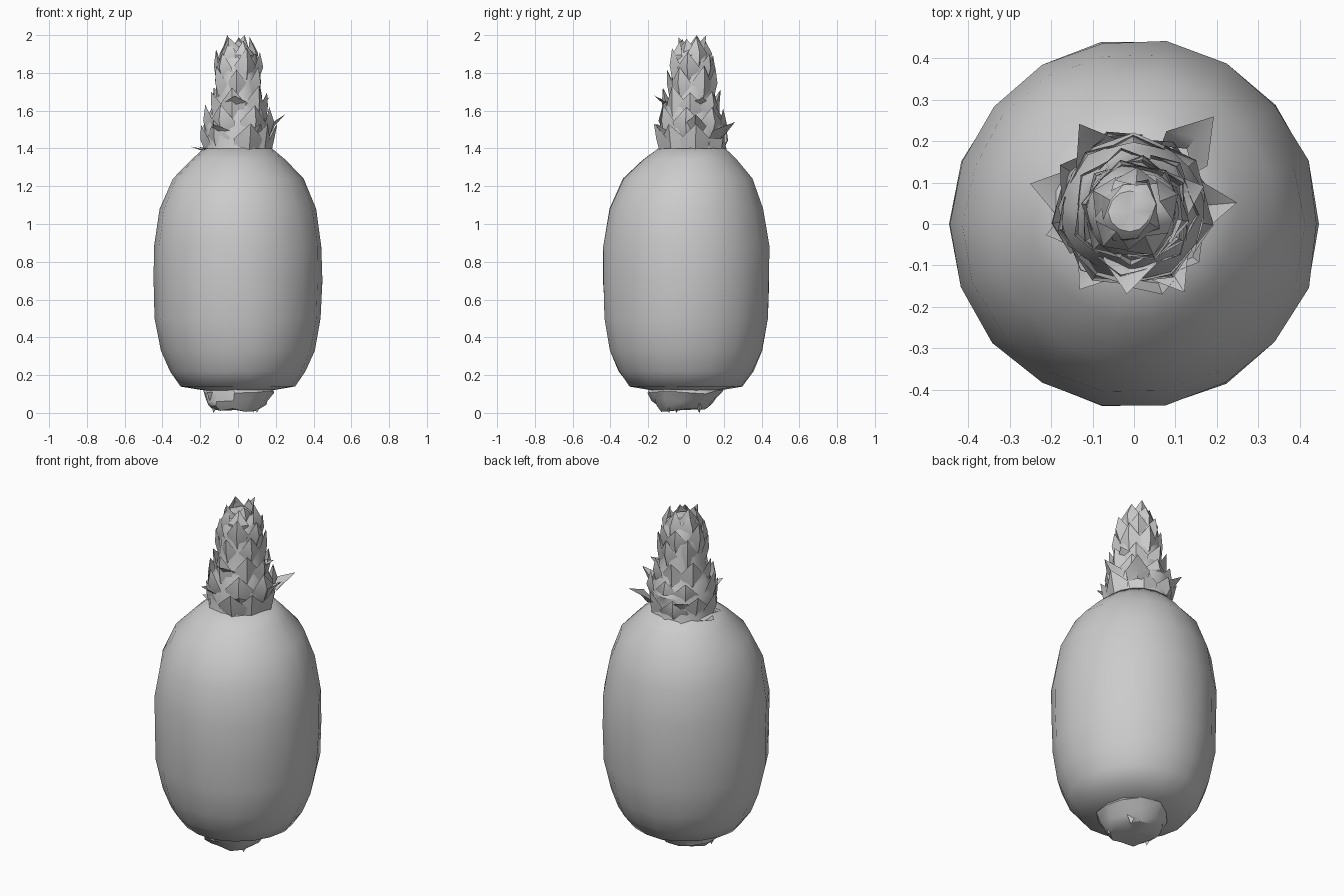
import bpy, bmesh, math, random
from mathutils import Vector

if "Cube" in bpy.data.objects:
    bpy.data.objects.remove(bpy.data.objects["Cube"])

random.seed(4)


def finish(name, bm, angle):
    bmesh.ops.recalc_face_normals(bm, faces=bm.faces)
    mesh = bpy.data.meshes.new(name)
    bm.to_mesh(mesh)
    bm.free()
    ob = bpy.data.objects.new(name, mesh)
    bpy.context.collection.objects.link(ob)
    bpy.ops.object.select_all(action='DESELECT')
    ob.select_set(True)
    bpy.context.view_layer.objects.active = ob
    bpy.ops.object.shade_smooth_by_angle(angle=math.radians(angle))
    return ob


def lathe(name, profile, sides, jitter=0.0, angle=60):
    """Closed revolved solid; profile rows are (radius, z, centre x, centre y)."""
    bm = bmesh.new()
    rings = []
    for r, z, cx, cy in profile:
        ring = []
        for i in range(sides):
            a = 2 * math.pi * i / sides
            rr = r * (1 + random.uniform(-jitter, jitter))
            zz = z + random.uniform(-jitter, jitter) * 0.1
            ring.append(bm.verts.new((cx + rr * math.cos(a), cy + rr * math.sin(a), zz)))
        rings.append(ring)
    for lo, hi in zip(rings, rings[1:]):
        for i in range(sides):
            j = (i + 1) % sides
            bm.faces.new((lo[i], lo[j], hi[j], hi[i]))
    for ring, row in ((rings[0], profile[0]), (rings[-1], profile[-1])):
        tip = bm.verts.new((row[2], row[3], row[1]))
        for i in range(sides):
            bm.faces.new((ring[i], ring[(i + 1) % sides], tip))
    return finish(name, bm, angle)


def leaf(bm, centre, deg, z, height, radii, width):
    """Pointed leaf with a raised midrib, its edges tucked into the core."""
    a = math.radians(deg)
    out = Vector((math.cos(a), math.sin(a), 0))
    side = Vector((-math.sin(a), math.cos(a), 0))
    base = Vector((centre[0], centre[1], z))
    rows = []
    for t, r, w in ((0, radii[0], 0.8), (0.5, radii[1], 1.0)):
        p = base + Vector((0, 0, height * t))
        rows.append([bm.verts.new(p + out * (r - d) + side * s * w * width)
                     for s, d in ((-0.5, 0.035), (0, 0), (0.5, 0.035))])
    tip = bm.verts.new(base + out * radii[2] + Vector((0, 0, height)))
    for i in range(2):
        bm.faces.new((rows[0][i], rows[0][i + 1], rows[1][i + 1], rows[1][i]))
        bm.faces.new((rows[1][i], rows[1][i + 1], tip))


# Fruit body
lathe("fruit_body", [
    (0.12, 0.11, 0, 0), (0.30, 0.14, 0, 0), (0.36, 0.22, 0, 0), (0.405, 0.33, 0, 0),
    (0.437, 0.50, 0, 0), (0.443, 0.70, 0, 0), (0.445, 0.88, 0, 0), (0.412, 1.08, 0, 0),
    (0.345, 1.24, 0, 0.01), (0.25, 1.34, 0, 0.02), (0.18, 1.40, 0, 0.03)], 18, 0.012)

# Cut stem with its ruffled skirt
lathe("stem_stub", [
    (0.12, 0.015, -0.01, -0.02), (0.15, 0.04, -0.01, -0.02), (0.165, 0.07, 0, -0.02),
    (0.19, 0.11, 0.01, 0), (0.17, 0.16, 0, 0)], 11, 0.10, 35)
bm = bmesh.new()
for x, y, s in ((-0.13, -0.05, 0.07), (0.10, -0.09, 0.06), (0.08, 0.07, 0.06)):
    vs = [bm.verts.new((x + s * math.cos(k * 2.094), y + s * math.sin(k * 2.094), 0.11))
          for k in range(3)]
    tip = bm.verts.new((x, y, 0.0))
    for k in range(3):
        bm.faces.new((vs[k], vs[(k + 1) % 3], tip))
finish("stem_scraps", bm, 35)

# Crown core
lathe("crown_core", [
    (0.20, 1.34, 0, 0.03), (0.175, 1.40, -0.01, 0.03), (0.17, 1.46, -0.01, 0.03),
    (0.175, 1.52, 0, 0.04), (0.14, 1.60, 0, 0.03), (0.12, 1.68, 0, 0.03),
    (0.112, 1.80, 0, 0.03), (0.098, 1.89, 0, 0.03), (0.05, 1.94, -0.01, 0.03)],
    12, 0.06, 40)

# Tiers of overlapping crown leaves: z, height, radii, width, count, twist
bm = bmesh.new()
tiers = [
    (1.37, 0.17, (0.17, 0.195, 0.20), 0.16, 8, 10),
    (1.46, 0.16, (0.165, 0.185, 0.17), 0.15, 7, 35),
    (1.56, 0.16, (0.145, 0.155, 0.15), 0.13, 7, 0),
    (1.66, 0.17, (0.12, 0.135, 0.13), 0.12, 6, 25),
    (1.75, 0.17, (0.11, 0.13, 0.115), 0.12, 6, 50),
    (1.82, 0.16, (0.10, 0.11, 0.065), 0.11, 5, 15)]
for z, h, radii, w, count, twist in tiers:
    for i in range(count):
        leaf(bm, (0, 0.03), twist + 360 * i / count + random.uniform(-9, 9),
             z, h * random.uniform(0.85, 1.1),
             [r * random.uniform(0.96, 1.06) for r in radii], w)

# Splayed leaf tips that break the outline
for deg, z, h, r in ((5, 1.46, 0.12, 0.25), (50, 1.45, 0.09, 0.30), (122, 1.43, 0.10, 0.25),
                     (165, 1.37, 0.04, 0.26), (195, 1.37, 0.04, 0.22), (235, 1.45, 0.08, 0.23),
                     (302, 1.42, 0.11, 0.23), (20, 1.60, 0.07, 0.18), (265, 1.60, 0.08, 0.20)):
    leaf(bm, (0, 0.03), deg, z, h, (r * 0.66, r * 0.78, r), 0.13)
# Topmost points
for deg, r, h in ((240, 0.09, 0.12), (60, 0.10, 0.13), (150, 0.06, 0.13), (330, 0.06, 0.11)):
    leaf(bm, (-0.01, 0.03), deg, 1.87, h, (0.09, 0.08, r * 0.9), 0.10)
finish("crown_leaves", bm, 40)
